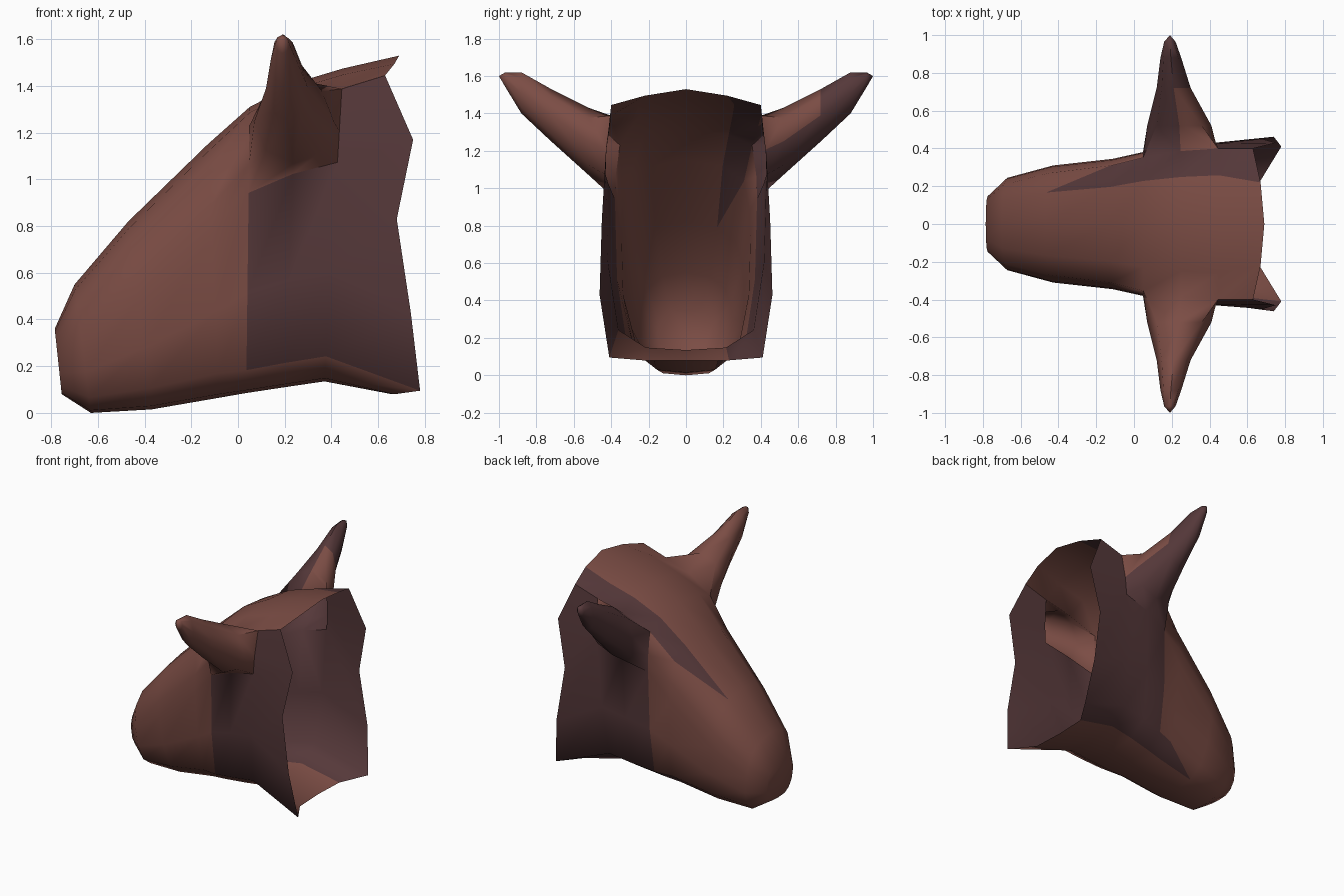
import bpy, bmesh, math

if "Cube" in bpy.data.objects:
    bpy.data.objects.remove(bpy.data.objects["Cube"])

def material(name, rgb):
    m = bpy.data.materials.new(name)
    m.diffuse_color = (*rgb, 1)
    m.use_nodes = True
    m.node_tree.nodes["Principled BSDF"].inputs["Base Color"].default_value = m.diffuse_color
    return m

BROWN, DARK = 0, 1
mats = [material("warm_brown", (0.20, 0.074, 0.059)),
        material("dark_maroon_brown", (0.092, 0.040, 0.042))]

# Half cross-section: width fractions and height fractions, crown to chin
WIDTH_MUZZLE = [0, .52, .85, .97, 1, .98, .80, .5, 0]
WIDTH_HEAD = [0, .60, .93, .99, 1, .97, .84, .5, 0]
HEIGHT_MUZZLE = [1, .96, .84, .69, .55, .32, .12, .02, 0]
HEIGHT_HEAD = [1, .98, .935, .80, .70, .35, .08, .01, 0]

# Stations: top x, top z, bottom x, bottom z, half width, blend muzzle -> head
STATIONS = [(-.785, .36, -.755, .08, .15, 0),
            (-.70, .55, -.63, .00, .245, 0),
            (-.47, .82, -.37, .015, .31, .2),
            (-.13, 1.15, -.08, .065, .345, .6),
            (.05, 1.31, .035, .085, .38, 1),
            (.25, 1.415, .20, .11, .415, 1),
            (.45, 1.475, .37, .135, .43, 1)]

# Open rim at the back of the neck
RIM = [(.69, 0, 1.53), (.67, .22, 1.495), (.63, .40, 1.445), (.75, .43, 1.17),
       (.68, .45, .83), (.74, .462, .43), (.78, .41, .095), (.67, .23, .08), (.66, 0, .08)]

# Ear rings: y, centre x, centre z, radius x, radius z
EAR = [(.52, .24, 1.25, .17, .18), (.72, .21, 1.39, .09, .14),
       (.88, .195, 1.51, .055, .11), (.965, .19, 1.58, .03, .04)]

def half_ring(tx, tz, bx, bz, w, k):
    pts = []
    for wm, wh, hm, hh in zip(WIDTH_MUZZLE, WIDTH_HEAD, HEIGHT_MUZZLE, HEIGHT_HEAD):
        f = hm + (hh - hm) * k
        pts.append((bx + (tx - bx) * f, w * (wm + (wh - wm) * k), bz + (tz - bz) * f))
    return pts

bm = bmesh.new()

def add_face(verts, mat):
    f = bm.faces.new(verts)
    f.material_index = mat
    f.smooth = True

# Full rings of 16 points: left half down, right half back up
rings = []
for half in [half_ring(*s) for s in STATIONS] + [RIM]:
    full = half + [(x, -y, z) for x, y, z in half[7:0:-1]]
    rings.append([bm.verts.new(p) for p in full])

# Head shell, leaving holes for the ears
for s in range(len(rings) - 1):
    a, b = rings[s], rings[s + 1]
    for k in range(16):
        left = k < 8
        row = k if left else 15 - k
        if s in (4, 5) and row in (2, 3):
            continue
        n = (k + 1) % 16
        if left and s == 2 and row in (1, 6):
            # tapered tips of the dark cheek marking
            far, near = (n, k) if row == 1 else (k, n)
            add_face([a[near], b[near], b[far]], DARK)
            add_face([a[near], b[far], a[far]], BROWN)
            continue
        if left:
            dark = (s >= 4 and 1 <= row <= 6) or (s == 3 and row in (1, 6))
        else:
            dark = s >= 4 and 2 <= row <= 5
        add_face([a[k], a[n], b[n], b[k]], DARK if dark else BROWN)
add_face(rings[0], BROWN)  # nose tip

# Hollow ears grown from the holes
for side in (1, -1):
    def hv(s, p):
        return rings[s][p if side > 0 else 16 - p]
    prev = [hv(4, 4), hv(5, 4), hv(6, 4), hv(6, 3), hv(6, 2), hv(5, 2), hv(4, 2), hv(4, 3)]
    for level, (y, cx, cz, rx, rz) in enumerate(EAR):
        ring = []
        for i in range(8):
            t = math.radians(-135 + 45 * i)
            ring.append(bm.verts.new((cx + rx * math.cos(t), side * y, cz + rz * math.sin(t))))
        for i in range(8):
            n = (i + 1) % 8
            patch = level < 2 and i in (3, 4)
            mat = BROWN if side < 0 or patch else DARK
            add_face([prev[i], prev[n], ring[n], ring[i]], mat)
        prev = ring
    tip = bm.verts.new((.19, side * 1.0, 1.6))
    for i in range(8):
        add_face([prev[i], prev[(i + 1) % 8], tip], BROWN if side < 0 else DARK)

bmesh.ops.recalc_face_normals(bm, faces=bm.faces)
crown = max(bm.faces, key=lambda f: f.calc_center_median().z - abs(f.calc_center_median().y))
if crown.normal.z < 0:
    bmesh.ops.reverse_faces(bm, faces=bm.faces)

mesh = bpy.data.meshes.new("animal_head")
bm.to_mesh(mesh)
bm.free()
for m in mats:
    mesh.materials.append(m)
head = bpy.data.objects.new("animal_head", mesh)
bpy.context.collection.objects.link(head)
bpy.context.view_layer.objects.active = head
head.select_set(True)
bpy.ops.object.shade_smooth_by_angle(angle=math.radians(60))
